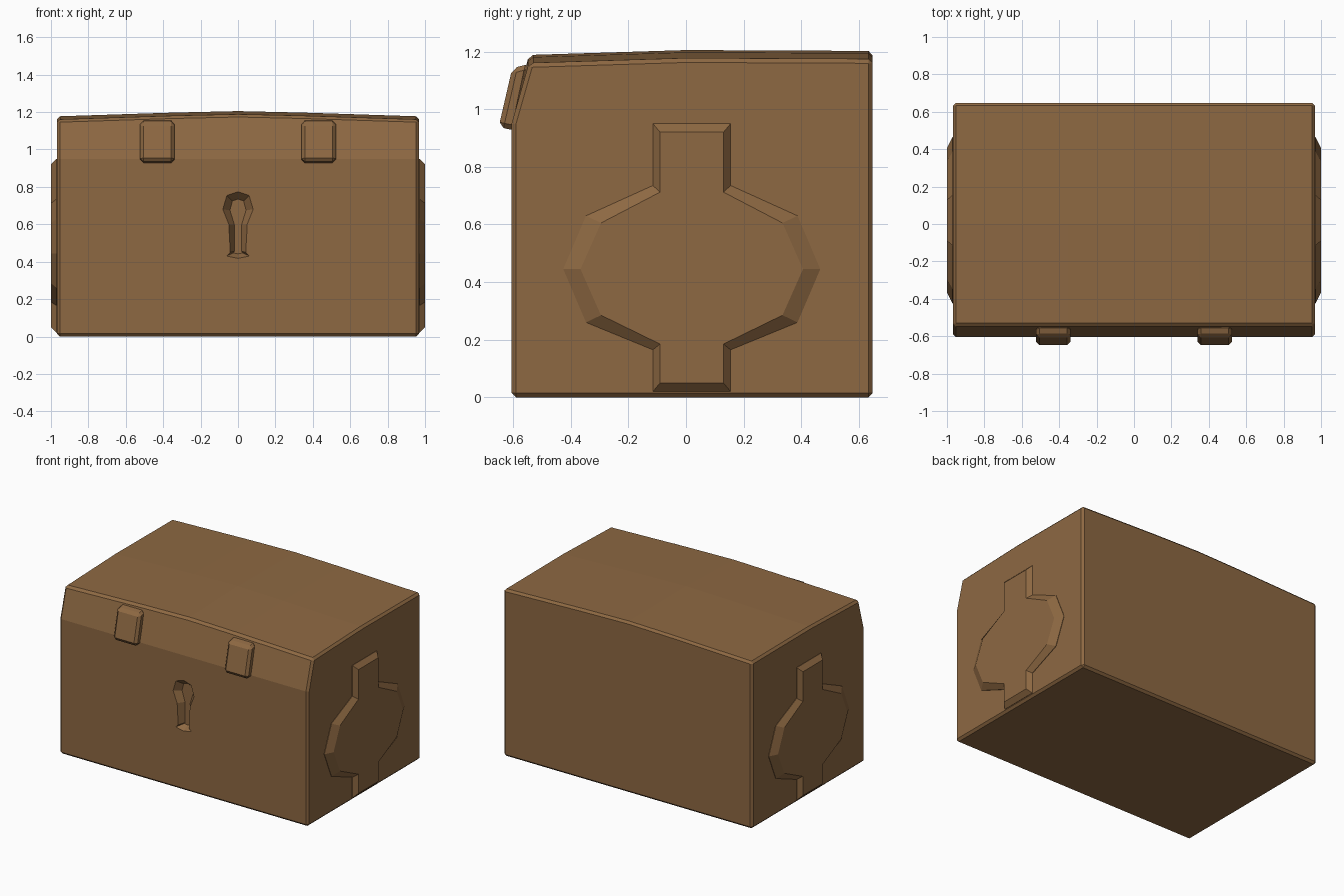
import bpy
import bmesh

if "Cube" in bpy.data.objects:
    bpy.data.objects.remove(bpy.data.objects["Cube"])

wood = bpy.data.materials.new("brown")
wood.diffuse_color = (0.27, 0.14, 0.055, 1)
wood.use_nodes = True
wood.node_tree.nodes["Principled BSDF"].inputs["Base Color"].default_value = wood.diffuse_color


def loft(name, loops, bevel=0.0):
    """Skin a row of matching closed loops and cap both ends."""
    bm = bmesh.new()
    rings = [[bm.verts.new(p) for p in loop] for loop in loops]
    n = len(rings[0])
    for a, b in zip(rings, rings[1:]):
        for i in range(n):
            j = (i + 1) % n
            bm.faces.new((a[i], a[j], b[j], b[i]))
    bm.faces.new(rings[0])
    bm.faces.new(rings[-1])
    bmesh.ops.recalc_face_normals(bm, faces=bm.faces)
    mesh = bpy.data.meshes.new(name)
    bm.to_mesh(mesh)
    bm.free()
    mesh.materials.append(wood)
    obj = bpy.data.objects.new(name, mesh)
    bpy.context.collection.objects.link(obj)
    if bevel:
        mod = obj.modifiers.new("bevel", 'BEVEL')
        mod.width = bevel
        mod.segments = 1
        mod.limit_method = 'ANGLE'
        mod.angle_limit = 0.6
    return obj


# Body: side profile lofted across x, with a gently crowned lid
profile = [(-0.605, 0), (-0.605, 0.95), (-0.545, 1.16), (0, 1.177),
           (0.648, 1.174), (0.648, 0)]
crown = [(-0.967, 0), (-0.35, 0.02), (0, 0.028), (0.35, 0.02), (0.967, 0)]
body = loft("chest_body",
            [[(x, y, z + (lift if z > 1 else 0)) for y, z in profile]
             for x, lift in crown], 0.015)

# Keyhole: tapered recess cut into the front
outer = [(0, 0.775), (0.06, 0.755), (0.082, 0.68), (0.05, 0.6),
         (0.042, 0.45), (0.062, 0.43), (0, 0.417)]
inner = [(0, 0.735), (0.03, 0.725), (0.043, 0.675), (0.02, 0.6),
         (0.02, 0.455), (0.025, 0.447), (0, 0.442)]


def keyhole_loop(half, y):
    pts = half + [(-x, z) for x, z in reversed(half[1:-1])]
    return [(x, y, z) for x, z in pts]


cutter = loft("keyhole_cutter", [keyhole_loop(outer, -0.63),
                                 keyhole_loop(outer, -0.606),
                                 keyhole_loop(inner, -0.56)])
cutter.hide_render = True
cutter.display_type = 'WIRE'
cut = body.modifiers.new("keyhole", 'BOOLEAN')
cut.operation = 'DIFFERENCE'
cut.solver = 'EXACT'
cut.object = cutter

# Latches: slanted plates on the lid front
latch = [(-0.59, 0.925), (-0.65, 0.938), (-0.603, 1.142), (-0.54, 1.158)]
for side, label in ((-1, "left"), (1, "right")):
    loft("latch_" + label,
         [[(side * x, y, z) for y, z in latch] for x in (0.34, 0.523)], 0.017)

# Side plates: raised faceted disc crossed by an upright strap
rim = [(0.135, 0.95), (0.135, 0.735), (0.367, 0.63), (0.446, 0.445),
       (0.367, 0.26), (0.135, 0.165), (0.135, 0.02)]
face = [(0.11, 0.92), (0.11, 0.712), (0.315, 0.605), (0.386, 0.445),
        (0.315, 0.285), (0.11, 0.185), (0.11, 0.05)]


def plate_loop(half, x):
    pts = half + [(-y, z) for y, z in reversed(half)]
    return [(x, y + 0.02, z) for y, z in pts]


for side, label in ((-1, "left"), (1, "right")):
    loft("side_plate_" + label, [plate_loop(rim, side * 0.955),
                                 plate_loop(rim, side * 0.970),
                                 plate_loop(face, side * 1.0)])
